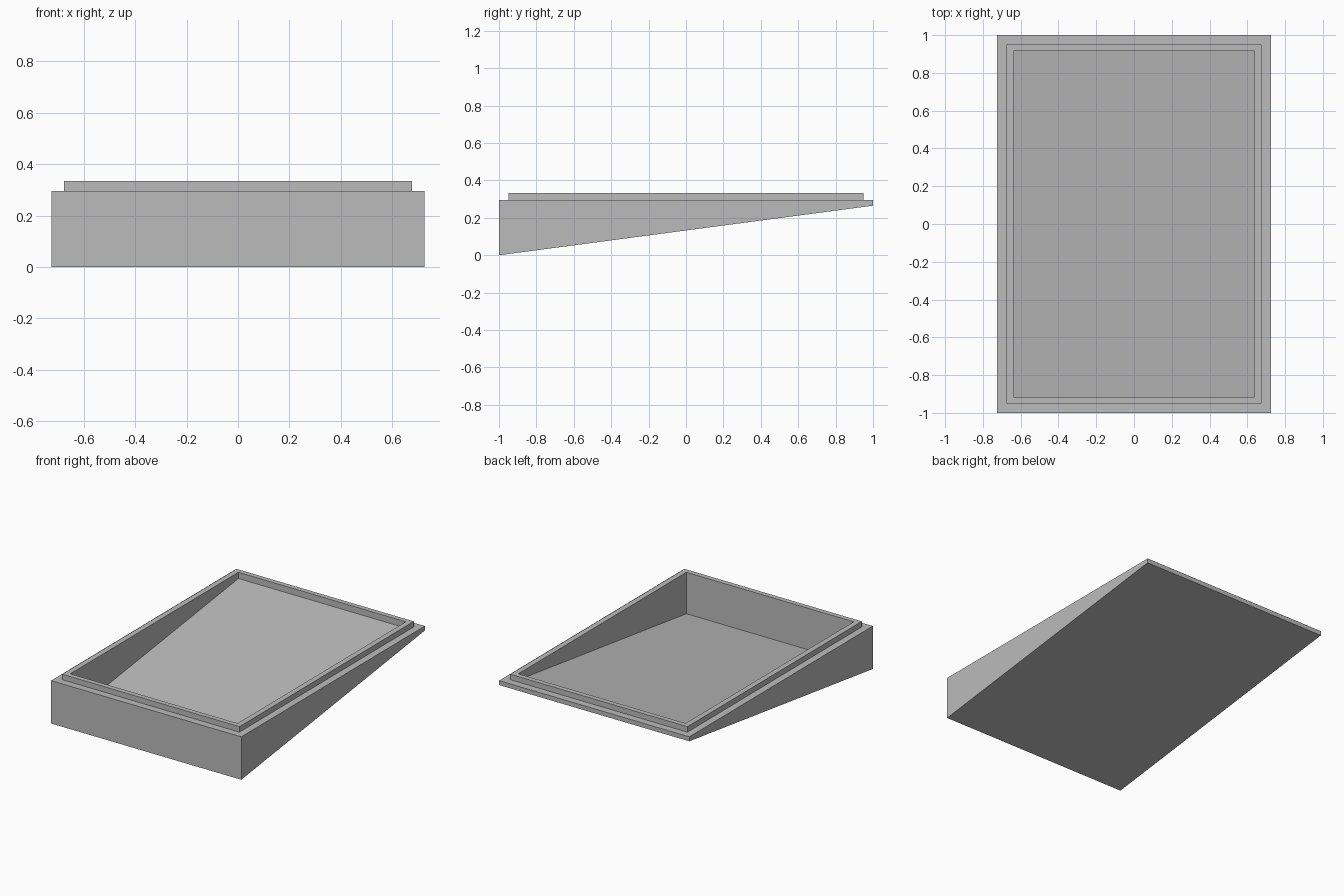
import bpy
import bmesh

cube = bpy.data.objects.get("Cube")
if cube:
    bpy.data.objects.remove(cube, do_unlink=True)

grey = bpy.data.materials.new("plain grey")
grey.use_nodes = True
colour = (0.5, 0.5, 0.5, 1)
grey.diffuse_color = colour
grey.node_tree.nodes["Principled BSDF"].inputs["Base Color"].default_value = colour

RIM = 0.296
LIP = 0.334
FLOOR = 0.037
SLOPE = 0.1325


def flat(z):
    return lambda y: z


def sloped(offset):
    return lambda y: (y + 1) * SLOPE + offset


# Rectangular rings from the underside, over the rim and lip, down to the floor
rings = [
    (0.725, 1.0, sloped(0)),
    (0.725, 1.0, flat(RIM)),
    (0.676, 0.95, flat(RIM)),
    (0.676, 0.95, flat(LIP)),
    (0.638, 0.916, flat(LIP)),
    (0.638, 0.916, sloped(FLOOR)),
]

bm = bmesh.new()
loops = []
for hx, hy, height in rings:
    corners = [(-hx, -hy), (hx, -hy), (hx, hy), (-hx, hy)]
    loops.append([bm.verts.new((x, y, height(y))) for x, y in corners])

# Walls between neighbouring rings
for low, high in zip(loops, loops[1:]):
    for i in range(4):
        j = (i + 1) % 4
        bm.faces.new((low[i], low[j], high[j], high[i]))

# Sloping underside and tray floor
bm.faces.new(loops[0][::-1])
bm.faces.new(loops[-1])
bmesh.ops.recalc_face_normals(bm, faces=bm.faces)

mesh = bpy.data.meshes.new("sloped_tray")
bm.to_mesh(mesh)
bm.free()
mesh.materials.append(grey)
tray = bpy.data.objects.new("sloped_tray", mesh)
bpy.context.collection.objects.link(tray)
